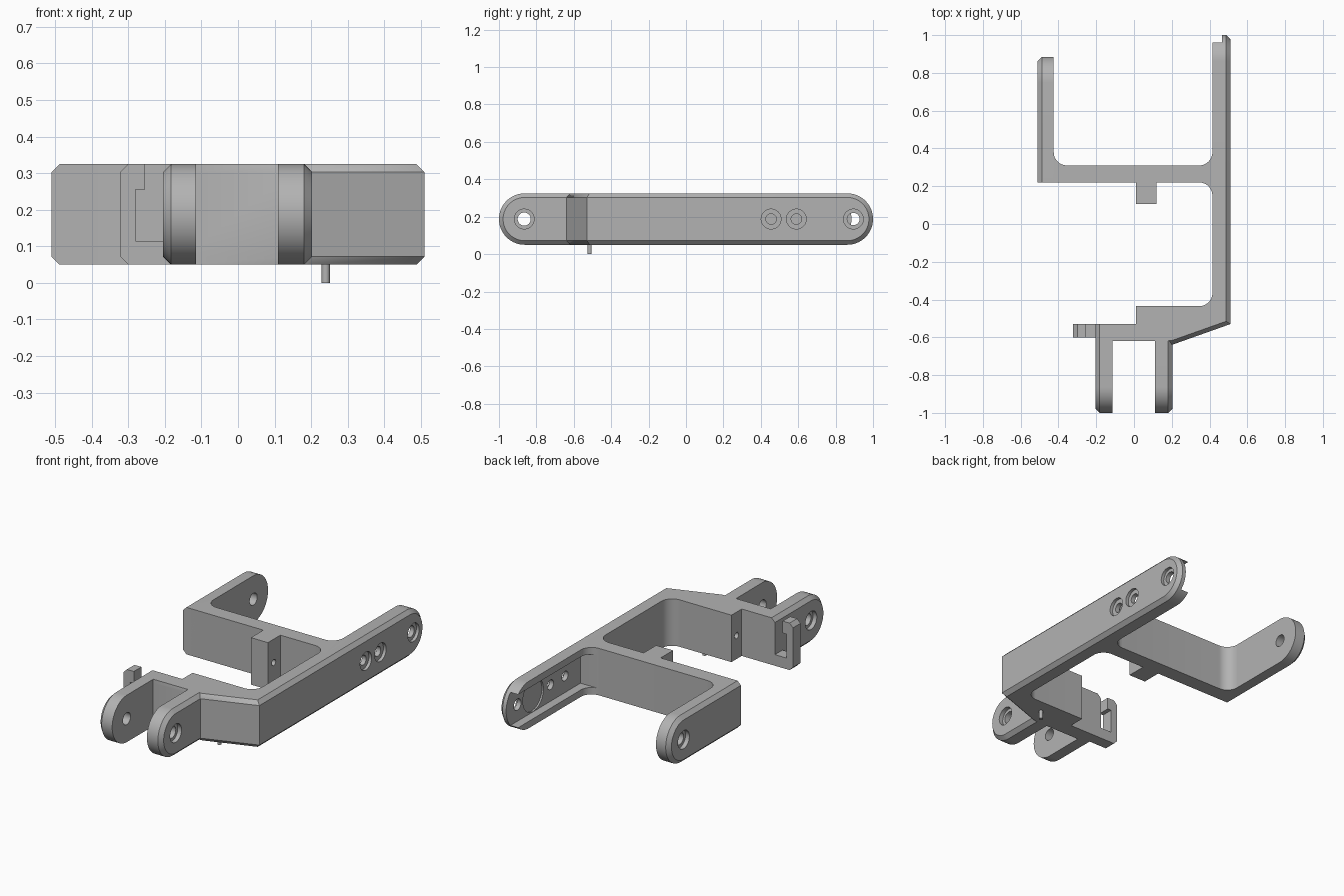
import bpy, bmesh
from math import sin, cos, radians, pi
from mathutils import Matrix, Vector

old = bpy.data.objects.get("Cube")
if old:
    bpy.data.objects.remove(old, do_unlink=True)

Z0, Z1 = 0.05, 0.325            # underside and top of the bracket
ZC, R = (Z0 + Z1) / 2, (Z1 - Z0) / 2
C = 0.022                       # chamfer size

grey = bpy.data.materials.new("light_grey")
grey.use_nodes = True
grey.diffuse_color = (0.45, 0.45, 0.45, 1)
grey.node_tree.nodes["Principled BSDF"].inputs["Base Color"].default_value = grey.diffuse_color


def finish(name, bm):
    bmesh.ops.recalc_face_normals(bm, faces=bm.faces)
    me = bpy.data.meshes.new(name)
    bm.to_mesh(me)
    bm.free()
    me.materials.append(grey)
    ob = bpy.data.objects.new(name, me)
    bpy.context.collection.objects.link(ob)
    return ob


def loft(name, rings):
    """Solid skinned through matching rings of points."""
    bm = bmesh.new()
    rows = [[bm.verts.new(p) for p in ring] for ring in rings]
    bm.faces.new(rows[0])
    bm.faces.new(rows[-1])
    for a, b in zip(rows, rows[1:]):
        for i in range(len(a)):
            j = (i + 1) % len(a)
            bm.faces.new((a[i], a[j], b[j], b[i]))
    return finish(name, bm)


def prism(name, pts, z0=Z0, z1=Z1):
    return loft(name, [[(x, y, z) for x, y in pts] for z in (z0, z1)])


def box(name, x0, x1, y0, y1, z0=Z0, z1=Z1):
    return prism(name, [(x0, y0), (x1, y0), (x1, y1), (x0, y1)], z0, z1)


def arc(cx, cy, r, a0, a1, n=12):
    angles = [radians(a0 + (a1 - a0) * i / n) for i in range(n + 1)]
    return [(cx + r * cos(a), cy + r * sin(a)) for a in angles]


def rod(name, centre, r, length, axis="X"):
    bm = bmesh.new()
    turn = Matrix.Rotation(pi / 2, 4, "Y") if axis == "X" else Matrix()
    bmesh.ops.create_cone(bm, cap_ends=True, segments=40, radius1=r, radius2=r, depth=length,
                          matrix=Matrix.Translation(Vector(centre)) @ turn)
    return finish(name, bm)


def arm(name, x_in, x_out, y_flat, y_tip):
    """Bar with one rounded end, chamfered round its outer face."""
    d = 1 if y_tip > y_flat else -1
    s = 1 if x_out > x_in else -1
    rings = []
    for x, inset in ((x_in, 0), (x_out - s * C, 0), (x_out, C)):
        r = R - inset
        ring = [(x, y_flat, ZC - r)]
        ring += [(x, y_tip - d * R + d * u, ZC + v) for u, v in arc(0, 0, r, -90, 90, 28)]
        ring.append((x, y_flat, ZC + r))
        rings.append(ring)
    return loft(name, rings)


def cut(ob, *cutters):
    for c in cutters:
        c.hide_render = True
        mod = ob.modifiers.new("cut", "BOOLEAN")
        mod.operation, mod.solver, mod.object = "DIFFERENCE", "EXACT", c
        bpy.context.view_layer.objects.active = ob
        bpy.ops.object.modifier_apply(modifier=mod.name)
        bpy.data.objects.remove(c, do_unlink=True)


def stepped_hole(ob, x_face, y, r=0.035, depth=0.025):
    """Through hole with a wider counterbore on the outer face."""
    cut(ob, rod("bore", (x_face, y, ZC), r, 0.3),
        rod("counterbore", (x_face, y, ZC), 0.053, depth * 2))


def pocket():
    return box("pocket_cutter", 0.3, 0.465, 0.312, 1.1, ZC - 0.097, ZC + 0.097)


# Long arm with its open pocket, shallow disc seat and three holes
long_arm = arm("long_arm", 0.415, 0.51, -0.46, 1.0)
cut(long_arm, pocket(), rod("disc_cutter", (0.455, 0.75, ZC), 0.095, 0.04))
stepped_hole(long_arm, 0.51, 0.455, 0.028, 0.018)
stepped_hole(long_arm, 0.51, 0.59, 0.028, 0.018)
stepped_hole(long_arm, 0.51, 0.895, 0.033, 0.018)

# Short arm
short_arm = arm("short_arm", -0.425, -0.51, 0.22, 0.885)
stepped_hole(short_arm, -0.51, 0.75)

# Crossbar with filleted corners
F = 0.07
cross_pts = [(-0.47, 0.22)] + arc(0.345, 0.15, F, 90, 0) + [(0.45, 0.15), (0.45, 0.38)]
cross_pts += arc(0.345, 0.38, F, 0, -90) + arc(-0.355, 0.38, F, -90, -180) + [(-0.47, 0.38)]
crossbar = prism("crossbar", cross_pts)
cut(crossbar, pocket())

# Drilled block on the crossbar
cross_block = box("crossbar_block", 0.01, 0.12, 0.105, 0.23)
cut(cross_block, rod("bore", (0.065, 0.16, ZC), 0.018, 0.3))

# Front body with a chamfered slanted side
inner = arc(0.345, -0.365, F, 0, -90)
inner += [(0.01, -0.435), (0.01, -0.53), (-0.15, -0.53), (-0.15, -0.62), (0.15, -0.62)]
wide = inner + [(0.2, -0.64), (0.51, -0.53), (0.51, -0.45), (0.45, -0.365)]
slim = inner + [(0.2, -0.617), (0.51 - C, -0.515), (0.51 - C, -0.45), (0.45, -0.365)]
layers = ((Z0, slim), (Z0 + C, wide), (Z1 - C, wide), (Z1, slim))
front_body = loft("front_body", [[(x, y, z) for x, y in pts] for z, pts in layers])
cut(front_body, rod("bore", (0.01, -0.483, ZC), 0.018, 0.2))

# Front lugs
right_lug = arm("front_lug_right", -0.115, -0.205, -0.53, -1.0)
left_lug = arm("front_lug_left", 0.11, 0.203, -0.6, -1.0)
stepped_hole(right_lug, -0.205, -0.865)
stepped_hole(left_lug, 0.203, -0.865)

# Hooked side tab with a slot open at the top
tab_pts = [(-0.17, Z0), (-0.3, Z0), (-0.322, Z0 + C), (-0.322, Z1 - C), (-0.3, Z1), (-0.255, Z1),
           (-0.255, 0.255), (-0.28, 0.255), (-0.28, 0.115), (-0.17, 0.115)]
side_tab = loft("side_tab", [[(x, y, z) for x, z in tab_pts] for y in (-0.6, -0.53)])

# Locating peg under the front body
peg = rod("locating_peg", (0.24, -0.515, 0.04), 0.011, 0.08, "Z")

# Smooth curved walls, crisp edges
bpy.ops.object.select_all(action="DESELECT")
for ob in (long_arm, short_arm, crossbar, cross_block, front_body, right_lug, left_lug, side_tab, peg):
    ob.select_set(True)
bpy.context.view_layer.objects.active = long_arm
bpy.ops.object.shade_smooth_by_angle(angle=radians(30))
